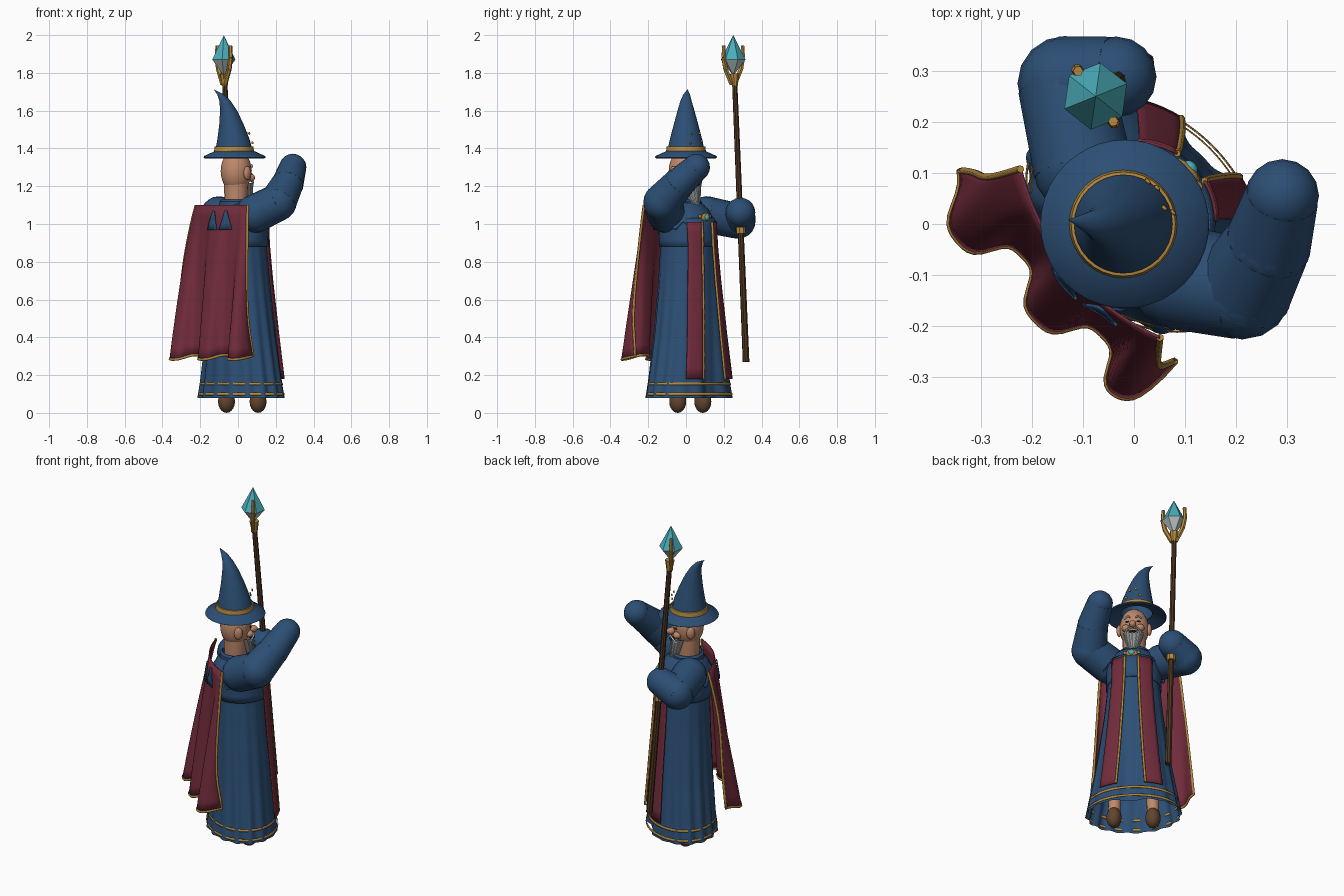
import bpy, bmesh, math
from mathutils import Vector, Matrix

if "Cube" in bpy.data.objects:
    bpy.data.objects.remove(bpy.data.objects["Cube"])

S = math.sqrt(0.5)


def mat(name, r, g, b):
    m = bpy.data.materials.new(name)
    m.diffuse_color = (r, g, b, 1)
    m.use_nodes = True
    m.node_tree.nodes["Principled BSDF"].inputs["Base Color"].default_value = m.diffuse_color
    return m


BLUE = mat("robe blue", .025, .077, .175)
RED = mat("cape red", .17, .025, .045)
GOLD = mat("gold trim", .46, .25, .05)
WOOD = mat("staff wood", .075, .037, .016)
BOOT = mat("boot brown", .12, .06, .028)
SKIN = mat("skin", .52, .25, .15)
GREY = mat("beard grey", .27, .28, .27)
PALE = mat("pale grey", .48, .56, .55)
CYAN = mat("crystal cyan", .07, .43, .5)
DARK = mat("dark line", .02, .012, .01)


def P(f, r, z):
    """Figure space (forward, its right, up) to world; it faces +x +y."""
    return Vector(((f + r) * S, (f - r) * S, z))


def finish(name, bm, material, smooth=True):
    bmesh.ops.recalc_face_normals(bm, faces=bm.faces)
    me = bpy.data.meshes.new(name)
    bm.to_mesh(me)
    bm.free()
    ob = bpy.data.objects.new(name, me)
    bpy.context.collection.objects.link(ob)
    me.materials.append(material)
    if smooth:
        bpy.ops.object.select_all(action='DESELECT')
        ob.select_set(True)
        bpy.context.view_layer.objects.active = ob
        bpy.ops.object.shade_smooth_by_angle(angle=math.radians(40))
    return ob


def grid(name, fn, nu, nv, material, closed=False, thick=0):
    """Surface through fn(u, v) with u, v in 0..1; closed wraps u."""
    bm = bmesh.new()
    n = nu if closed else nu + 1
    rows = [[bm.verts.new(fn(i / nu, j / nv)) for i in range(n)] for j in range(nv + 1)]
    for a, b in zip(rows, rows[1:]):
        for i in range(nu):
            k = (i + 1) % n
            bm.faces.new((a[i], a[k], b[k], b[i]))
    ob = finish(name, bm, material)
    if thick:
        mod = ob.modifiers.new("thickness", 'SOLIDIFY')
        mod.thickness, mod.offset = thick, 0
    return ob


def lathe(name, rings, material, n=32):
    """Round body from rings of (centre, radius)."""
    def fn(u, v):
        c, r = rings[round(v * (len(rings) - 1))]
        t = 2 * math.pi * u
        return Vector(c) + Vector((r * math.cos(t), r * math.sin(t), 0))
    return grid(name, fn, n, len(rings) - 1, material, True)


def ball(name, c, size, material, rot=-math.pi / 4, seg=20):
    """Ellipsoid; size is (right, forward, up) in figure space."""
    bm = bmesh.new()
    bmesh.ops.create_uvsphere(bm, u_segments=seg, v_segments=seg // 2, radius=1)
    bm.transform(Matrix.Translation(c) @ Matrix.Rotation(rot, 4, 'Z') @ Matrix.Diagonal((*size, 1)))
    return finish(name, bm, material)


def limb(name, pts, radii, material, n=16, balls=True):
    """Chain of tapered segments with round joints."""
    bm = bmesh.new()
    if balls:
        for p, r in zip(pts, radii):
            bmesh.ops.create_uvsphere(bm, u_segments=n, v_segments=10, radius=r, matrix=Matrix.Translation(p))
    for i in range(len(pts) - 1):
        a, b = Vector(pts[i]), Vector(pts[i + 1])
        m = Matrix.Translation((a + b) / 2) @ (b - a).to_track_quat('Z', 'Y').to_matrix().to_4x4()
        bmesh.ops.create_cone(bm, cap_ends=True, segments=n, radius1=radii[i], radius2=radii[i + 1],
                              depth=(b - a).length, matrix=m)
    return finish(name, bm, material)


def cord(name, pts, r, material):
    cu = bpy.data.curves.new(name, 'CURVE')
    cu.dimensions, cu.bevel_depth, cu.bevel_resolution, cu.use_fill_caps = '3D', r, 1, True
    sp = cu.splines.new('POLY')
    sp.points.add(len(pts) - 1)
    for q, p in zip(sp.points, pts):
        q.co = (*p, 1)
    ob = bpy.data.objects.new(name, cu)
    bpy.context.collection.objects.link(ob)
    cu.materials.append(material)


# Robe: (height, radius, forward shift); pleated oval with a tucked-in front
PROFILE = [(.08, .235, .024), (.16, .222, .024), (.4, .19, .022), (.7, .158, .016),
           (.9, .142, .012), (1.0, .143, .008), (1.07, .13, 0), (1.12, .07, -.005)]


def robe_size(z):
    for (z0, r0, f0), (z1, r1, f1) in zip(PROFILE, PROFILE[1:]):
        if z <= z1:
            k = (z - z0) / (z1 - z0)
            return r0 + k * (r1 - r0), f0 + k * (f1 - f0)
    return PROFILE[-1][1:]


def robe_at(t, z, off=0, pleat=1):
    r, f = robe_size(z)
    low = max(0, min(1, (.9 - z) / .75))
    t = math.atan2(math.sin(t), math.cos(t))
    amp = (.006 + .026 * min(1, max(0, (1 - math.cos(t)) * 1.1))) * max(0, 1 - z / 1.05) * pleat
    dent = .15 * low * pleat * math.exp(-(t / .27) ** 4)
    r = r * (1 + amp * math.cos(16 * t) - dent) + off
    return P(f + r * math.cos(t) * (1 - .18 * low), r * math.sin(t) * (1 + .1 * low), z)


grid("robe", lambda u, v: robe_at(2 * math.pi * u, .08 + 1.04 * v), 160, 26, BLUE, True)
grid("bodice", lambda u, v: robe_at(2 * math.pi * u, .88 + .15 * v, .007, 0), 48, 4, BLUE, True, .004)
for z in (.1, .155):
    grid("hem_band", lambda u, v: robe_at(2 * math.pi * u, z - .007 + .014 * v, .003, 0), 80, 1, GOLD, True, .002)

# Stoles down the front with gold inner edges
for s in (-1, 1):
    def stole(u, v):
        t = math.radians((18 - 4 * v) * (1 - u) + (41 + 4 * v) * u)
        return robe_at(s * t, .18 + .83 * v, .02 - .006 * v, 0)
    grid("stole", stole, 5, 14, RED, thick=.006)
    cord("stole_trim", [stole(0, j / 14) for j in range(15)], .007, GOLD)


# Shoulder capelet with pointed hem, and collar
def capelet(u, v):
    t = 2 * math.pi * u
    wave = math.cos(12 * t)
    r = .075 + (.088 + .006 * wave) * v ** .75
    return P(-.005 + r * math.cos(t) * .95, r * 1.08 * math.sin(t), 1.115 - (.125 + .02 * wave) * v)


grid("capelet", capelet, 96, 6, BLUE, True, .006)
lathe("collar", [((-.01, -.005, z), r) for z, r in ((1.09, .09), (1.12, .088), (1.13, .075), (1.11, .065))], BLUE)


# Cape: flat at the shoulders, folded at the hem, curling in at its right end
def fold(x):
    """Wave with flattened crests."""
    return math.tanh(1.8 * math.cos(2 * math.pi * x / .22)) / .95


def cape(u, v):
    w = 2 * u - 1
    k = v ** .9
    lat = w * (.213 + .087 * k) - .02 + .006 * k
    top = -.153 + .052 * w * w - .02 * w
    curl = max(0, w) ** 10
    low = -.232 - .036 * fold(lat) + .03 * abs(w) ** 7 + .05 * curl
    return P(top + k * (low - top), lat - .04 * curl * k, 1.1 - v * (.805 + .012 * fold(lat)))


grid("cape", cape, 60, 14, RED, thick=.006)
cord("cape_trim", [cape(0, j / 14) for j in range(14)] + [cape(i / 60, 1) for i in range(61)]
     + [cape(1, 1 - j / 14) for j in range(1, 15)], .0075, GOLD)

# Capelet points showing on the back of the cape
for mid in (.51, .71):
    grid("capelet_point", lambda u, v: cape(mid + (u - .5) * (.03 + .14 * v), .037 + .125 * v) + P(-.008, 0, 0),
         4, 3, BLUE, thick=.006)

# Boots and legs, right foot slightly ahead
for s in (-1, 1):
    f = .032 + s * .012
    ball("boot", P(f, s * .106, .06), (.042, .048, .06), BOOT)
    limb("leg", [P(f - .01, s * .106, .09), P(f - .01, s * .1, .3)], [.034, .034], SKIN, balls=False)

# Sleeves: one raised, one holding the staff
limb("raised_sleeve", [(.09, -.105, 1.055), (.212, -.127, 1.115), (.262, -.04, 1.212), (.29, .055, 1.3)],
     [.102, .099, .085, .072], BLUE)
limb("staff_sleeve", [(-.1, .11, 1.05), (-.135, .275, 1.015), (-.035, .288, 1.06)], [.097, .093, .079], BLUE)

# Staff with grip ring, prongs and crystal
LOW, HIGH = Vector((.022, .318, .27)), Vector((-.072, .257, 1.77))
limb("staff", [LOW, HIGH], [.018, .014], WOOD, 8, False)
limb("grip_ring", [LOW.lerp(HIGH, .452), LOW.lerp(HIGH, .475)], [.026, .026], GOLD, 8, False)
limb("staff_cap", [LOW.lerp(HIGH, .975), HIGH + Vector((0, 0, .025))], [.016, .026], GOLD, 8, False)
CX, CY = -.075, .25
for a in (125, 305):
    c, s = math.cos(math.radians(a)), math.sin(math.radians(a))
    path = [(CX + r * c, CY + r * s, z) for r, z in ((.01, 1.74), (.05, 1.82), (.063, 1.88), (.06, 1.945))]
    limb("prong", path, [.013, .013, .012, .01], GOLD, 6, False)
bm = bmesh.new()
ring = [bm.verts.new((CX + .066 * math.cos(a), CY + .066 * math.sin(a), 1.87))
        for a in (math.radians(22 + 60 * i) for i in range(6))]
for z in (2.0, 1.785):
    tip = bm.verts.new((CX, CY, z))
    for i in range(6):
        face = bm.faces.new((ring[i], ring[(i + 1) % 6], tip))
        face.material_index = int(z < 1.87)
crystal = finish("crystal", bm, CYAN, False)
crystal.data.materials.append(PALE)

# Head and face
ball("head", P(-.014, 0, 1.28), (.08, .084, .115), SKIN, seg=28)
limb("neck", [P(-.014, 0, 1.08), P(-.014, 0, 1.25)], [.06, .066], SKIN, balls=False)
ball("nose", P(.083, 0, 1.255), (.019, .026, .02), SKIN)
ball("mouth", P(.076, 0, 1.208), (.022, .018, .007), DARK)
for s in (-1, 1):
    ball("ear", P(-.012, s * .082, 1.27), (.015, .024, .036), SKIN)
    ball("cheek", P(.056, s * .04, 1.245), (.023, .023, .02), SKIN)
    ball("eye", P(.062, s * .03, 1.282), (.012, .008, .004), DARK)
    cord("eyebrow", [P(.07, s * .014, 1.305), P(.072, s * .03, 1.312), P(.06, s * .048, 1.302)], .005, PALE)
    cord("moustache", [P(.088, s * .004, 1.23), P(.082, s * .03, 1.225), P(.062, s * .048, 1.2)], .005, PALE)


# Beard with pale strands
def beard(t, v, off=0):
    r = .051 * (1 - v) ** .6 + .005 + off
    return P(.032 + .042 * v + r * math.cos(t) * .9, r * math.sin(t), 1.218 - .14 * v)


grid("beard", lambda u, v: beard(2 * math.pi * u, v), 20, 8, GREY, True)
for i in range(7):
    t = math.radians(-75 + 25 * i)
    cord("beard_strand", [beard(t, j / 6, .001) for j in range(6)], .0028, PALE)

# Hat: brim, bent cone, band and stars
lathe("hat_brim", [((-.018, 0, z), r) for z, r in
                   ((1.375, .085), (1.348, .158), (1.352, .165), (1.36, .161), (1.388, .1))], BLUE, 40)
lathe("hat_cone", [((x, y, z), r) for x, y, z, r in (
    (-.02, 0, 1.37, .103), (-.024, 0, 1.45, .085), (-.035, 0, 1.53, .064), (-.05, 0, 1.6, .045),
    (-.068, 0, 1.65, .03), (-.092, .003, 1.685, .018), (-.127, .008, 1.712, .001))], BLUE)
lathe("hat_band", [((-.021, 0, z), r) for z, r in ((1.382, .1), (1.383, .106), (1.41, .102), (1.411, .096))], GOLD)
for f, r, z in ((.064, .02, 1.48), (.082, -.018, 1.48), (.07, .038, 1.43), (.078, -.04, 1.44)):
    ball("hat_star", P(f, r, z), (.008, .004, .008), GOLD, seg=8)

# Brooch
ball("brooch", P(.148, 0, 1.035), (.032, .012, .024), GOLD, seg=12)
ball("brooch_gem", P(.156, 0, 1.035), (.016, .012, .016), CYAN)
for s in (-1, 1):
    ball("brooch_bead", P(.142, s * .036, 1.04), (.012, .008, .01), GOLD, seg=10)
